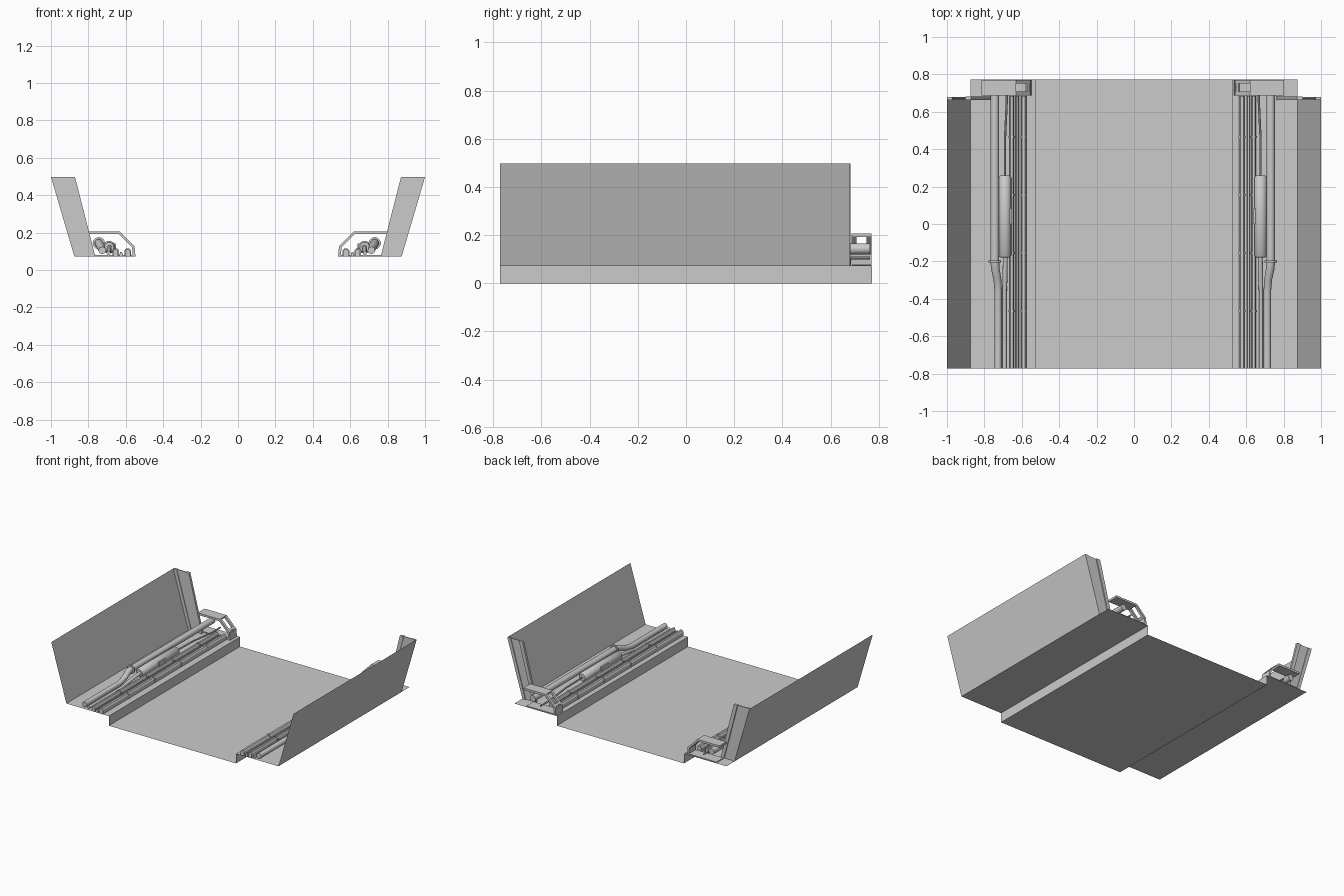
import bpy, bmesh, math
from mathutils import Vector

if "Cube" in bpy.data.objects:
    bpy.data.objects.remove(bpy.data.objects["Cube"])

Y0, Y1 = -0.773, 0.773
FLOOR, LEDGE = 0.0, 0.072


def make(name, verts, faces, smooth=False):
    me = bpy.data.meshes.new(name)
    me.from_pydata(verts, [], faces)
    bm = bmesh.new()
    bm.from_mesh(me)
    bmesh.ops.recalc_face_normals(bm, faces=bm.faces)
    bm.to_mesh(me)
    bm.free()
    ob = bpy.data.objects.new(name, me)
    bpy.context.collection.objects.link(ob)
    if smooth:
        bpy.context.view_layer.objects.active = ob
        ob.select_set(True)
        bpy.ops.object.shade_smooth_by_angle(angle=math.radians(40))
        ob.select_set(False)
    return ob


def sheet(name, profile, ya, yb):
    """Open strip: an xz profile swept along y, normals facing the inside."""
    n = len(profile)
    verts = [(x, y, z) for y in (ya, yb) for x, z in profile]
    me = bpy.data.meshes.new(name)
    me.from_pydata(verts, [], [(i, i + 1, n + i + 1, n + i) for i in range(n - 1)])
    ob = bpy.data.objects.new(name, me)
    bpy.context.collection.objects.link(ob)


def prism(name, profile, ya, yb):
    """Closed xz profile extruded along y."""
    n = len(profile)
    verts = [(x, y, z) for y in (ya, yb) for x, z in profile]
    faces = [tuple(range(n)), tuple(range(n, 2 * n))]
    faces += [(i, (i + 1) % n, n + (i + 1) % n, n + i) for i in range(n)]
    make(name, verts, faces)


def tube(name, path, sides=12):
    """Round tube through (x, y, z, radius) stations, rings facing y."""
    verts, faces = [], []
    for x, y, z, r in path:
        for k in range(sides):
            a = 2 * math.pi * k / sides
            verts.append((x + r * math.cos(a), y, z + r * math.sin(a)))
    for s in range(len(path) - 1):
        for k in range(sides):
            j = (k + 1) % sides
            faces.append((s * sides + k, s * sides + j, (s + 1) * sides + j, (s + 1) * sides + k))
    faces += [tuple(range(sides)), tuple(range(len(verts) - sides, len(verts)))]
    make(name, verts, faces, True)


# floor trough with raised ledges
sheet("floor", [(-0.875, LEDGE), (-0.525, LEDGE), (-0.525, FLOOR),
                (0.525, FLOOR), (0.525, LEDGE), (0.875, LEDGE)], Y0, Y1)

for side, s, off in (("left", -1, 0.0), ("right", 1, -0.013)):
    def X(profile, o=off, s=s):
        return [(s * x + o, z) for x, z in profile]

    # leaning wall panel
    wall = [(s * 0.875, LEDGE), (s * 1.0, 0.497)]
    sheet(side + "_wall", wall if s > 0 else wall[::-1], Y0, 0.668)

    # wall rib: thin base plate with two raised edge strips
    def lean(a, b):
        return [(s * (0.875 - a), LEDGE), (s * (0.875 - b), LEDGE),
                (s * (1 - b * 1.15), 0.497), (s * (1 - a * 1.15), 0.497)]
    prism(side + "_rib_plate", lean(0, 0.112), 0.668, 0.674)
    prism(side + "_rib_outer_strip", lean(0, 0.024), 0.664, 0.679)
    prism(side + "_rib_inner_strip", lean(0.086, 0.112), 0.664, 0.682)

    # bracket: top plate over the pipes
    prism(side + "_bracket_top", X([(0.815, 0.192), (0.815, 0.207), (0.632, 0.207), (0.638, 0.192)]),
          0.688, 0.77)
    # bracket: bent side rails, a foot and cross bars leaving openings
    bend = X([(0.632, 0.207), (0.553, 0.127), (0.548, LEDGE), (0.562, LEDGE),
              (0.567, 0.122), (0.638, 0.192)])
    prism(side + "_bracket_front_rail", bend, 0.688, 0.708)
    prism(side + "_bracket_back_rail", bend, 0.75, 0.77)
    prism(side + "_bracket_foot", X([(0.553, 0.125), (0.548, LEDGE), (0.562, LEDGE), (0.567, 0.122)]),
          0.708, 0.75)
    prism(side + "_bracket_crossbar", X([(0.571, 0.145), (0.558, 0.132), (0.567, 0.122), (0.581, 0.136)]),
          0.708, 0.75)
    prism(side + "_bracket_bottom", X([(0.79, 0.073), (0.79, 0.08), (0.56, 0.08), (0.56, 0.073)]),
          0.688, 0.77)

    def P(path, s=s, o=off):
        return [(s * x + o, y, z, r) for x, y, z, r in path]

    # large pipe with a dip towards the front, and its flange
    tube(side + "_main_pipe", P([(0.744, Y1 - 0.01, 0.143, 0.023), (0.744, -0.2, 0.143, 0.023),
                                 (0.742, -0.235, 0.14, 0.023), (0.73, -0.3, 0.117, 0.021),
                                 (0.726, -0.36, 0.105, 0.02), (0.726, Y0, 0.105, 0.02)]))
    tube(side + "_pipe_flange", P([(0.744, -0.205, 0.143, 0.033), (0.744, -0.195, 0.143, 0.033)]))

    # canister with a thin feed at the back and small pipe at the front
    tube(side + "_canister", P([(0.69, -0.178, 0.122, 0.026), (0.69, -0.168, 0.122, 0.034),
                                (0.69, 0.248, 0.122, 0.034), (0.69, 0.258, 0.122, 0.026)]), 16)
    tube(side + "_feed_pipe", P([(0.69, 0.258, 0.122, 0.006), (0.69, 0.45, 0.118, 0.006),
                                 (0.68, 0.66, 0.105, 0.006), (0.68, Y1 - 0.01, 0.105, 0.006)]), 8)
    tube(side + "_small_pipe", P([(0.688, -0.178, 0.12, 0.013), (0.69, -0.3, 0.105, 0.013),
                                  (0.692, -0.37, 0.092, 0.011), (0.692, Y0, 0.092, 0.011)]), 10)
    prism(side + "_canister_box", X([(0.675, 0.103), (0.652, 0.103), (0.652, 0.141), (0.675, 0.141)]),
          0.0, 0.083)

    # conduit rails running along the ledge, with clips
    for i, (c, w, h) in enumerate(((0.59, 0.015, 0.112), (0.625, 0.009, 0.096), (0.653, 0.012, 0.112))):
        prism(f"{side}_rail_{i}", X([(c - w, LEDGE), (c - w, h - 0.012), (c - w * 0.5, h),
                                     (c + w * 0.5, h), (c + w, h - 0.012), (c + w, LEDGE)]), Y0, 0.685)
    for i, y in enumerate((-0.465, -0.155, 0.155, 0.465)):
        for j, c in enumerate((0.59, 0.653)):
            prism(f"{side}_clip_{i}_{j}", X([(c - 0.018, LEDGE), (c - 0.018, 0.104), (c - 0.008, 0.115),
                                             (c + 0.008, 0.115), (c + 0.018, 0.104), (c + 0.018, LEDGE)]),
                  y - 0.006, y + 0.006)
